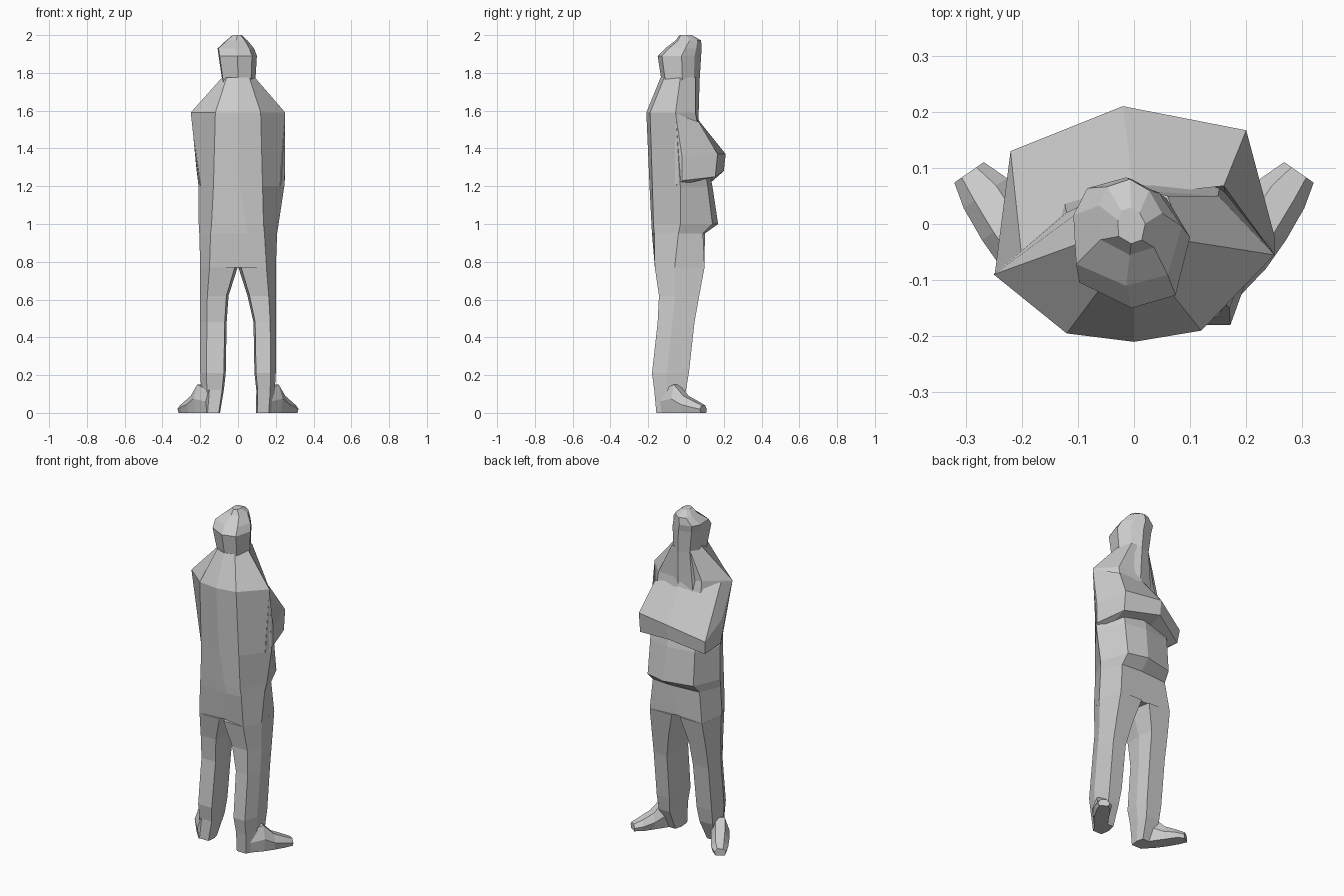
import bpy, bmesh
from mathutils import Vector


def loft(name, rings):
    """Skin a list of equal-length point rings and cap both ends."""
    bm = bmesh.new()
    vs = [[bm.verts.new(p) for p in r] for r in rings]
    n = len(vs[0])
    for a, b in zip(vs, vs[1:]):
        for i in range(n):
            j = (i + 1) % n
            bm.faces.new((a[i], a[j], b[j], b[i]))
    bm.faces.new(vs[0])
    bm.faces.new(vs[-1])
    bmesh.ops.recalc_face_normals(bm, faces=bm.faces)
    me = bpy.data.meshes.new(name)
    bm.to_mesh(me)
    bm.free()
    ob = bpy.data.objects.new(name, me)
    bpy.context.collection.objects.link(ob)
    return ob


def ring(z, x0, x1, y0, y1, n=8):
    """Six or eight sided ring filling the given bounds."""
    cx, cy, w, d = (x0 + x1) / 2, (y0 + y1) / 2, (x1 - x0) / 2, (y1 - y0) / 2
    if n == 6:
        pts = [(-1, .1), (-.85, -1), (.5, -1), (1, -.2), (.75, 1), (-.75, 1)]
    else:
        pts = [(-.95, .3), (-.9, -.6), (0, -1), (.75, -.8),
               (1, .1), (.6, .7), (0, 1), (-.7, .8)]
    return [(cx + px * w, cy + py * d, z) for px, py in pts]


# head with hood and long chin, flaring into the chest
head = [ring(1.52, -.12, .14, -.10, .065),
        ring(1.76, -.088, .092, -.13, .072),
        ring(1.89, -.108, .10, -.15, .08),
        ring(1.93, -.113, .085, -.11, .083),
        ring(1.972, -.065, .05, -.055, .08),
        ring(2.0, -.03, .02, -.035, .03)]
loft("head", head)

# coat body down to the crotch: each ring runs left, back, right, front
coat = [
    (1.775, (-.085, -.03), (-.06, -.115), (0, -.135), (.06, -.115),
     (.09, -.03), (.06, .05), (0, .065), (-.06, .05)),
    (1.59, (-.25, -.09), (-.12, -.195), (0, -.21), (.12, -.19),
     (.25, -.055), (.15, .05), (0, .06), (-.12, .02)),
    (1.2, (-.208, -.03), (-.13, -.168), (.01, -.193), (.13, -.178),
     (.245, -.03), (.16, .115), (.03, .14), (-.14, .115)),
    (1.0, (-.208, -.03), (-.14, -.16), (.04, -.183), (.135, -.172),
     (.215, -.03), (.16, .14), (.04, .17), (-.14, .13)),
    (.95, (-.205, -.04), (-.145, -.158), (.05, -.18), (.14, -.168),
     (.207, -.04), (.16, .09), (.03, .10), (-.15, .085)),
    (.77, (-.2, -.06), (-.151, -.155), (0, -.14), (.151, -.165),
     (.2, -.06), (.175, .098), (0, .085), (-.175, .098)),
]
loft("coat", [[(x, y, r[0]) for x, y in r[1:]] for r in coat])

# folded arms: chest edge, ridge, lower ridge and underside stepped across
loft("folded_arms", [
    [(-.248, -.088, 1.585), (-.225, -.02, 1.37),
     (-.21, -.03, 1.22), (-.20, -.05, 1.2)],
    [(-.20, -.06, 1.60), (-.22, .13, 1.29),
     (-.21, .12, 1.21), (-.17, -.03, 1.2)],
    [(0, .05, 1.57), (-.02, .21, 1.37), (-.02, .20, 1.28), (-.02, .06, 1.22)],
    [(.16, .068, 1.54), (.20, .167, 1.37),
     (.20, .155, 1.25), (.18, -.02, 1.21)],
    [(.25, -.055, 1.585), (.25, -.02, 1.35),
     (.248, -.02, 1.23), (.225, -.06, 1.2)]])

# legs and feet, one pair per side; the left calf stands a little forward
for side, label in ((-1, "left"), (1, "right")):
    k = .022 if side > 0 else 0
    s = 0 if side > 0 else .035
    leg = [(.77, .002, .2, -.165 + s * .3, .098),
           (.62, .05, .2, -.143 + s * .5, .07),
           (.48, .06 + k, .2, -.15 + s, .045),
           (.21, .065 + k, .2, -.18 + s, .015),
           (.12, .075 + k, .195, -.168 + s, 0),
           (0, .095, .185, -.157 + s * .5, -.05)]
    loft(label + "_leg", [[(side * x, y, z) for x, y, z in
                           ring(z, x0, x1, y0, y1, 6)]
                          for z, x0, x1, y0, y1 in leg])

    # foot stations: centre x, y, half width, height
    foot = [(.14, -.125, .038, .12), (.195, -.05, .05, .15),
            (.23, .0, .05, .09), (.265, .055, .047, .06),
            (.294, .092, .032, .04)]
    across = Vector((.82, -.57, 0))
    rings = []
    for x, y, w, h in foot:
        c = Vector((x, y, 0))
        up = Vector((0, 0, h))
        mid = Vector((0, 0, h * .5))
        r = [c - across * w * .8, c + across * w * .8, c + across * w + mid,
             c + across * w * .5 + up, c - across * w * .5 + up,
             c - across * w + mid]
        rings.append([(side * p.x, p.y, p.z) for p in r])
    loft(label + "_foot", rings)
